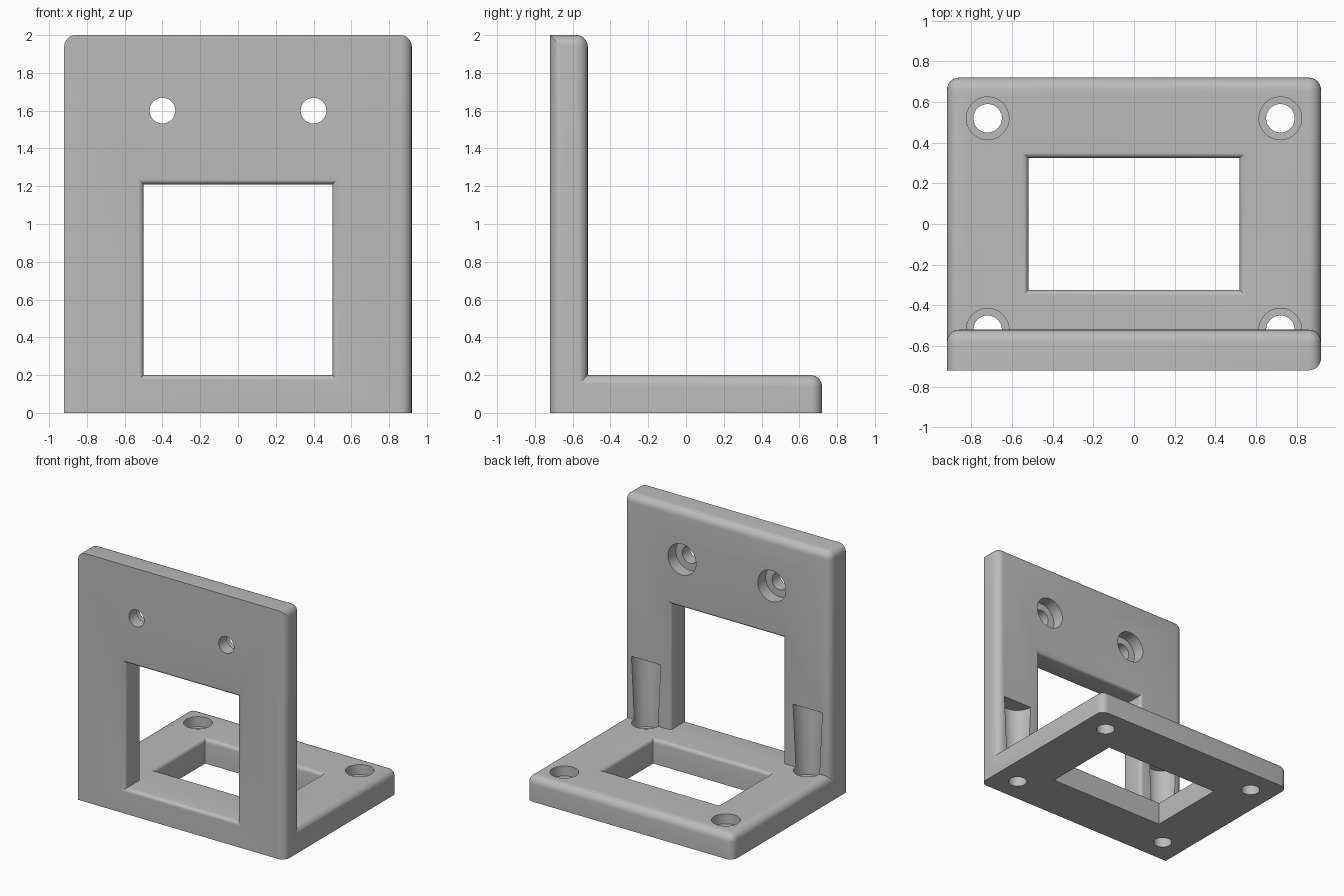
import bpy, bmesh, math

cube = bpy.data.objects.get("Cube")
if cube:
    bpy.data.objects.remove(cube, do_unlink=True)

W, D, H, T = 0.92, 0.72, 2.0, 0.2    # half width, half depth, height, thickness
R, LIP = 0.06, 0.03                  # outer fillet, window edge fillet
INNER = T - D                        # back face of the upright plate

grey = bpy.data.materials.new("grey_plastic")
grey.use_nodes = True
grey.diffuse_color = (0.5, 0.5, 0.5, 1)
grey.node_tree.nodes["Principled BSDF"].inputs["Base Color"].default_value = (0.5, 0.5, 0.5, 1)


def make_object(name, bm):
    bmesh.ops.recalc_face_normals(bm, faces=bm.faces)
    mesh = bpy.data.meshes.new(name)
    bm.to_mesh(mesh)
    bm.free()
    mesh.materials.append(grey)
    obj = bpy.data.objects.new(name, mesh)
    bpy.context.collection.objects.link(obj)
    return obj


def loft(name, section, stations, axis):
    """Skin a unit section through stations (position, u0, u1, v0, v1)."""
    bm = bmesh.new()
    rings = []
    for p, u0, u1, v0, v1 in stations:
        ring = []
        for a, b in section:
            u = u0 + (u1 - u0) * (a + 1) / 2
            v = v0 + (v1 - v0) * (b + 1) / 2
            ring.append(bm.verts.new((u, p, v) if axis == "Y" else (u, v, p)))
        rings.append(ring)
    n = len(section)
    for r, s in zip(rings, rings[1:]):
        for i in range(n):
            j = (i + 1) % n
            bm.faces.new((r[i], r[j], s[j], s[i]))
    bm.faces.new(rings[0])
    bm.faces.new(rings[-1])
    return make_object(name, bm)


SQUARE = [(-1, -1), (1, -1), (1, 1), (-1, 1)]
CIRCLE = [(math.cos(i * math.tau / 48), math.sin(i * math.tau / 48)) for i in range(48)]


def bore(name, x, v, steps, axis):
    """Round cutter through (position, radius) steps."""
    return loft(name, CIRCLE, [(p, x - r, x + r, v - r, v + r) for p, r in steps], axis)


# Rounded lip: (distance from the surface, outward growth)
lip = [(LIP * (1 - math.cos(a)), LIP * (1 - math.sin(a)))
       for a in (i * math.pi / 10 for i in range(6))]

# L-shaped body, extruded across x
bm = bmesh.new()
profile = [(-D, 0), (D, 0), (D, T), (INNER, T), (INNER, H), (-D, H)]
side = bm.faces.new([bm.verts.new((-W, y, z)) for y, z in profile])
extruded = bmesh.ops.extrude_face_region(bm, geom=[side], use_keep_orig=True)
for v in extruded["geom"]:
    if isinstance(v, bmesh.types.BMVert):
        v.co.x = W
bmesh.ops.recalc_face_normals(bm, faces=bm.faces)


def is_rounded(edge):
    a, b = (v.co for v in edge.verts)
    mid = (a + b) / 2
    if mid.z < 1e-4:                                  # flat underside
        return False
    if abs(mid.y + D) < 1e-4:                         # front: one upright edge only
        return mid.x > W - 1e-4 and abs(a.z - b.z) > 1
    return not (abs(mid.x) < 1e-4 and abs(mid.y - INNER) < 1e-4 and mid.z < 1)


bmesh.ops.bevel(bm, geom=[e for e in bm.edges if is_rounded(e)], offset=R,
                offset_type="OFFSET", segments=6, profile=0.5,
                affect="EDGES", clamp_overlap=False)
body = make_object("angle_bracket", bm)

cutters = []

# Upright window, rounded on both faces and level with the base top
x, z1 = 0.5, 1.21
front = [(-D + d, -x - g, x + g, T - g, z1 + g) for d, g in lip]
back = [(INNER - d, -x - g, x + g, T, z1 + g) for d, g in reversed(lip)]
ends = [(p, s[1], s[2], s[3], s[4]) for p, s in ((-D - 0.05, front[0]), (INNER + 0.01, back[-1]))]
cutters.append(loft("upright_window_cutter", SQUARE, [ends[0]] + front + back + [ends[1]], "Y"))

# Base window, rounded on top
x, y = 0.52, 0.325
top = [(T - d, -x - g, x + g, -y - g, y + g) for d, g in reversed(lip)]
ends = [(-0.05, *top[0][1:]), (T + 0.05, *top[-1][1:])]
cutters.append(loft("base_window_cutter", SQUARE, [ends[0]] + top + [ends[1]], "Z"))

# Screw holes, with tapered driver clearance cut into the upright
for sx in (-1, 1):
    for y in (-0.52, 0.52):
        steps = [(-0.05, 0.07), (0.12, 0.07), (0.12, 0.105), (T, 0.105), (0.7, 0.13)]
        cutters.append(bore("base_hole_cutter", sx * 0.72, y, steps, "Z"))
    steps = [(-D - 0.05, 0.068), (INNER - 0.1, 0.068), (INNER - 0.1, 0.125), (INNER + 0.05, 0.125)]
    cutters.append(bore("upright_hole_cutter", sx * 0.4, 1.6, steps, "Y"))

for c in cutters:
    c.hide_render = True
    mod = body.modifiers.new(c.name, "BOOLEAN")
    mod.operation, mod.solver, mod.object = "DIFFERENCE", "EXACT", c

# Apply the cuts and drop the cutters
bpy.context.view_layer.objects.active = body
body.select_set(True)
for mod in list(body.modifiers):
    bpy.ops.object.modifier_apply(modifier=mod.name)
for c in cutters:
    bpy.data.objects.remove(c, do_unlink=True)
bpy.ops.object.shade_smooth_by_angle(angle=math.radians(30))
